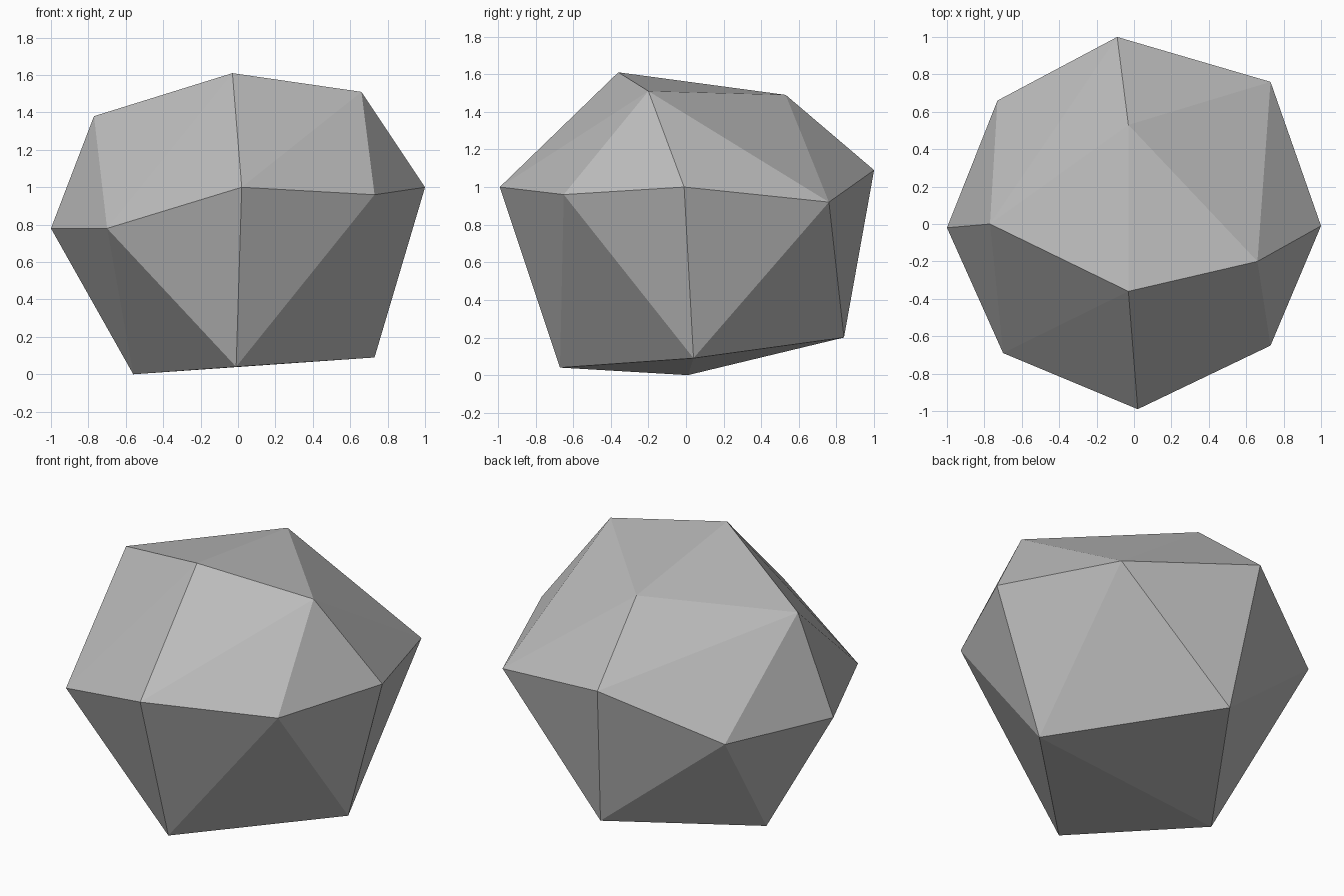
import bpy
import bmesh

cube = bpy.data.objects.get("Cube")
if cube:
    bpy.data.objects.remove(cube, do_unlink=True)

# Corner loops of the boulder: crown, wide girdle and base
CROWN = [(-0.03, -0.36, 1.61), (0.66, -0.20, 1.51),
         (-0.03, 0.53, 1.49), (-0.77, 0.00, 1.38)]
GIRDLE = [(0.02, -0.99, 1.00), (0.73, -0.65, 0.96),
          (1.00, -0.01, 1.00), (0.73, 0.76, 0.92),
          (-0.09, 1.00, 1.09), (-0.73, 0.66, 0.80),
          (-1.00, -0.02, 0.78), (-0.70, -0.69, 0.78)]
BASE = [(-0.01, -0.67, 0.04), (0.73, 0.04, 0.09),
        (0.00, 0.84, 0.20), (-0.56, 0.01, 0.00)]

# Stone colour
stone = bpy.data.materials.new("stone_grey")
stone.use_nodes = True
colour = (0.5, 0.5, 0.5, 1.0)
stone.diffuse_color = colour
bsdf = next(n for n in stone.node_tree.nodes if n.type == "BSDF_PRINCIPLED")
bsdf.inputs["Base Color"].default_value = colour

# Faceted boulder: the corners are wrapped in one convex skin
bm = bmesh.new()
for corner in CROWN + GIRDLE + BASE:
    bm.verts.new(corner)
bmesh.ops.convex_hull(bm, input=bm.verts[:])
bmesh.ops.recalc_face_normals(bm, faces=bm.faces[:])
for face in bm.faces:
    face.smooth = False

mesh = bpy.data.meshes.new("boulder")
bm.to_mesh(mesh)
bm.free()
mesh.materials.append(stone)
boulder = bpy.data.objects.new("boulder", mesh)
bpy.context.collection.objects.link(boulder)
